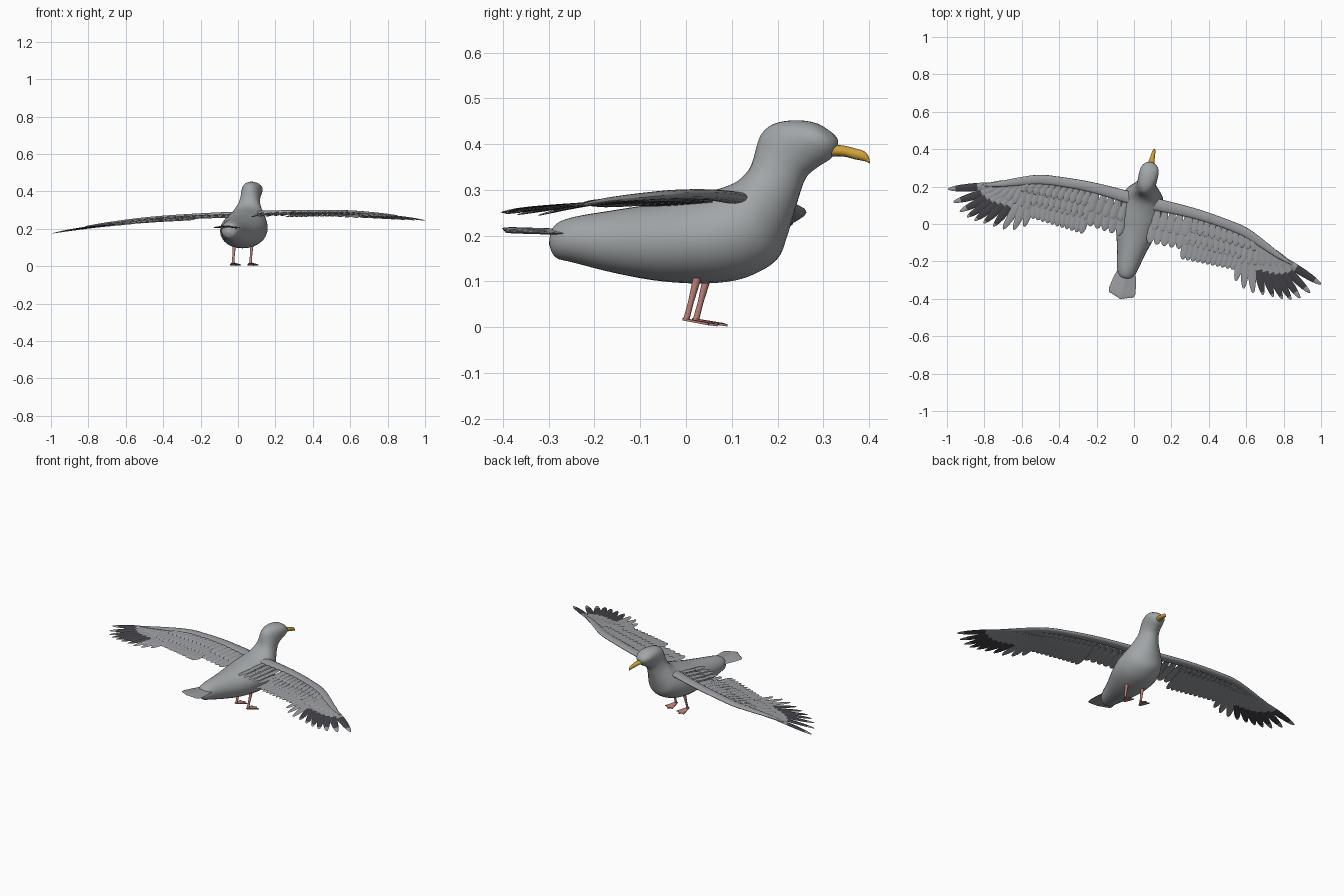
import bpy, bmesh, math
from mathutils import Vector, Matrix

if "Cube" in bpy.data.objects:
    bpy.data.objects.remove(bpy.data.objects["Cube"])


def material(name, rgb):
    m = bpy.data.materials.new(name)
    m.diffuse_color = (*rgb, 1)
    m.use_nodes = True
    m.node_tree.nodes["Principled BSDF"].inputs["Base Color"].default_value = m.diffuse_color
    return m


GREY = material("plumage grey", (0.36, 0.38, 0.39))
WING = material("wing grey", (0.32, 0.33, 0.345))
DARK = material("wingtip charcoal", (0.055, 0.055, 0.065))
BEAK = material("beak yellow", (0.62, 0.36, 0.04))
PINK = material("leg pink", (0.52, 0.22, 0.19))
TAN = material("eye tan", (0.45, 0.25, 0.09))
BLACK = material("pupil black", (0.02, 0.02, 0.02))

# Body heading, and wing heading with a slight bank
BODY = Matrix.Translation((0.018, 0, 0)) @ Matrix.Rotation(math.radians(-12.8), 4, 'Z')
WINGS = (Matrix.Translation((0.018, 0, 0.272)) @ Matrix.Rotation(math.radians(-2), 4, 'Y')
         @ Matrix.Rotation(math.radians(-14.3), 4, 'Z'))


def finish(bm, name, mats, matrix, angle=40):
    bmesh.ops.recalc_face_normals(bm, faces=bm.faces)
    bm.transform(matrix)
    me = bpy.data.meshes.new(name)
    bm.to_mesh(me)
    bm.free()
    for m in mats:
        me.materials.append(m)
    ob = bpy.data.objects.new(name, me)
    bpy.context.collection.objects.link(ob)
    bpy.ops.object.select_all(action='DESELECT')
    ob.select_set(True)
    bpy.context.view_layer.objects.active = ob
    bpy.ops.object.shade_smooth_by_angle(angle=math.radians(angle))


def loft(bm, rings, mat_of=lambda i: 0):
    """Skin a list of point rings and cap both ends."""
    vs = [[bm.verts.new(p) for p in r] for r in rings]
    n = len(vs[0])
    for i in range(len(vs) - 1):
        for j in range(n):
            k = (j + 1) % n
            f = bm.faces.new((vs[i][j], vs[i][k], vs[i + 1][k], vs[i + 1][j]))
            f.material_index = mat_of(i)
    bm.faces.new(vs[0]).material_index = mat_of(0)
    bm.faces.new(vs[-1]).material_index = mat_of(len(vs) - 2)


def smooth_rows(rows, steps):
    """Catmull-Rom interpolation of number rows."""
    out = []
    for i in range(len(rows) - 1):
        a, b, c, d = (Vector(rows[max(0, min(len(rows) - 1, i + k))]) for k in (-1, 0, 1, 2))
        for s in range(steps):
            t = s / steps
            out.append(0.5 * (2 * b + (c - a) * t + (2 * a - 5 * b + 4 * c - d) * t * t
                              + (3 * b - a - 3 * c + d) * t ** 3))
    return out + [Vector(rows[-1])]


def rib_loft(name, ribs, mat, seg=28, steps=4):
    """Ribs are (top y, top z, bottom y, bottom z, half width)."""
    bm = bmesh.new()
    rings = []
    for ty, tz, by, bz, w in smooth_rows(ribs, steps):
        top, bot = Vector((0, ty * 1.02, tz)), Vector((0, by * 1.02, bz))
        mid, half = (top + bot) / 2, (top - bot) / 2
        rings.append([mid + half * math.cos(a) + Vector((w * math.sin(a), 0, 0))
                      for a in (2 * math.pi * j / seg for j in range(seg))])
    loft(bm, rings)
    finish(bm, name, [mat], BODY, 60)


# Body, neck and head in one skin
rib_loft("body", [
    (-.299, .19, -.299, .178, .008), (-.288, .222, -.285, .152, .035),
    (-.25, .24, -.25, .142, .053), (-.15, .257, -.15, .117, .076),
    (-.05, .273, -.05, .1, .105), (.02, .289, .05, .096, .122),
    (.075, .303, .13, .108, .12), (.115, .32, .195, .145, .104),
    (.14, .345, .22, .2, .082), (.15, .37, .242, .27, .061),
    (.156, .395, .262, .325, .052), (.168, .425, .29, .35, .051),
    (.195, .445, .315, .366, .052), (.24, .452, .327, .38, .05),
    (.285, .446, .332, .393, .038), (.32, .425, .333, .408, .012)], GREY)

# Beak with a hooked tip
rib_loft("beak", [
    (.315, .399, .315, .372, .019), (.345, .397, .345, .373, .015),
    (.37, .391, .37, .367, .011), (.39, .385, .386, .364, .009),
    (.4, .375, .395, .362, .006), (.404, .36, .402, .358, .002)], BEAK, 14, 3)

# Eyes
for side, label in ((1, "right"), (-1, "left")):
    for part, mat, x, r, sc in (("eye", TAN, .041, .0125, (.5, 1, .55)),
                                ("pupil", BLACK, .0445, .0055, (.7, 1, .9))):
        bm = bmesh.new()
        bmesh.ops.create_uvsphere(bm, u_segments=12, v_segments=8, radius=r)
        bm.transform(Matrix.Translation((side * x, .28, .422)) @ Matrix.Diagonal((*sc, 1)))
        finish(bm, label + "_" + part, [mat], BODY)

# Legs and webbed feet
for side, label in ((1, "right"), (-1, "left")):
    bm = bmesh.new()
    rings = []
    for y, z, r in ((.04, .13, .011), (.034, .1, .009), (.022, .055, .0065), (.011, .015, .007)):
        rings.append([(side * .048 + r * math.cos(a), y + r * math.sin(a), z)
                      for a in (math.tau * j / 10 for j in range(10))])
    loft(bm, rings)
    finish(bm, label + "_leg", [PINK], BODY)
    bm = bmesh.new()
    outline = [(-.006, -.004), (-.03, .06), (-.014, .058), (0, .074), (.014, .058), (.03, .06), (.006, -.004)]
    loft(bm, [[(side * .048 + x, y + .008, h + .015 - .17 * (y + .004)) for x, y in outline]
              for h in (0, .005)])
    finish(bm, label + "_foot", [PINK], BODY, 20)

STATIONS = (0, .12, .3, .5, .65, .78, .87, .94, .98, 1)
SECTION = ((-1, 0), (-.5, .75), (0, 1), (.5, .75), (1, 0), (0, -.6))


def wing_z(x, y):
    return -.055 * (abs(x) / 1.03) ** 3 + .05 * (y - .1)


def feather(bm, base, tip, w, z_of, thick=.004, tilt=.12, dark=None, point=.55):
    """Lens-shaped vane from base to tip; dark = (start, end) of the dark band."""
    b, t = Vector(base), Vector(tip)
    d = (t - b).normalized()
    across = Vector((-d.y, d.x))
    rings = []
    for s in STATIONS:
        half = w * (.6 + .4 * min(1, s / .4))
        if s > point:
            half *= max(.04, math.sqrt(max(0, 1 - ((s - point) / (1 - point)) ** 2)))
        c = b.lerp(t, s)
        ring = []
        for u, v in SECTION:
            p = c + across * (u * half)
            ring.append((p.x, p.y, z_of(p.x, p.y) + v * thick * min(1, half / w + .1) + u * half * tilt))
        rings.append(ring)
    loft(bm, rings, lambda i: 1 if dark and dark[0] <= STATIONS[i] < dark[1] else 0)


# Feather rows: count, base start/end, tip start/end, half width, lift
ROWS = {
    "tertials": (5, (.085, .08), (.24, .08), (.085, -.085), (.245, -.075), .022, 0),
    "tertial_coverts": (5, (.085, .12), (.25, .12), (.095, -.01), (.26, .0), .021, .007),
    "secondaries": (11, (.275, .08), (.56, .06), (.28, -.125), (.55, -.112), .02, -.005),
    "greater_coverts": (11, (.27, .11), (.58, .08), (.28, -.045), (.6, -.045), .018, .001),
    "median_coverts": (12, (.26, .13), (.61, .09), (.27, .025), (.64, .015), .018, .007),
    "primary_coverts": (8, (.6, .08), (.75, .04), (.59, -.07), (.86, -.025), .018, .002),
}
PRIMARY_TIPS = [(.585, -.165), (.635, -.195), (.69, -.205), (.745, -.203), (.8, -.2), (.85, -.198),
                (.895, -.19), (.94, -.17), (.985, -.13), (1.03, -.07)]

for side, label in ((1, "right"), (-1, "left")):
    flip = WINGS @ Matrix.Diagonal((side, 1, 1, 1))

    # Smooth leading arm of the wing
    bm = bmesh.new()
    rings = []
    for x, y, w, h in smooth_rows([(.05, .125, .034, .014), (.275, .13, .028, .012), (.45, .118, .026, .011),
                                   (.57, .1, .024, .01), (.68, .06, .02, .008), (.78, .02, .013, .006),
                                   (.86, -.005, .004, .003)], 4):
        rings.append([(x + .3 * w * math.cos(a) * (x > .5), y + w * math.cos(a),
                       wing_z(x, y) + .006 + h * math.sin(a)) for a in (math.tau * j / 14 for j in range(14))])
    loft(bm, rings)
    finish(bm, label + "_wing_arm", [WING], flip, 60)

    # Inner flight feathers and covert rows
    for row, (n, b0, b1, t0, t1, w, lift) in ROWS.items():
        bm = bmesh.new()
        for i in range(n):
            f = i / (n - 1)
            feather(bm, Vector(b0).lerp(Vector(b1), f), Vector(t0).lerp(Vector(t1), f), w,
                    lambda x, y: wing_z(x, y) + lift, point=.7)
        finish(bm, label + "_" + row, [WING], flip)

    # Fanned primaries, dark on the outer hand
    bm = bmesh.new()
    for i, tip in enumerate(PRIMARY_TIPS):
        f = i / 9
        band = None if i < 3 else (.5, .87 if i > 6 else .94)
        feather(bm, Vector((.575, .05)).lerp(Vector((.73, .03)), f), tip, .022,
                lambda x, y: wing_z(x, y) - .004 + .0006 * i, dark=band, point=.5)
    finish(bm, label + "_primaries", [WING, DARK], flip)

# Folded tail fan, centre feathers on top
bm = bmesh.new()
for i in range(-4, 5):
    k = abs(i) / 4
    feather(bm, (i * .007, -.235), (i * .0145, -.412 + .02 * k), .02,
            lambda x, y: .212 - .007 * k - .03 * (y + .3), tilt=.05, point=.8)
finish(bm, "tail", [WING], BODY)
